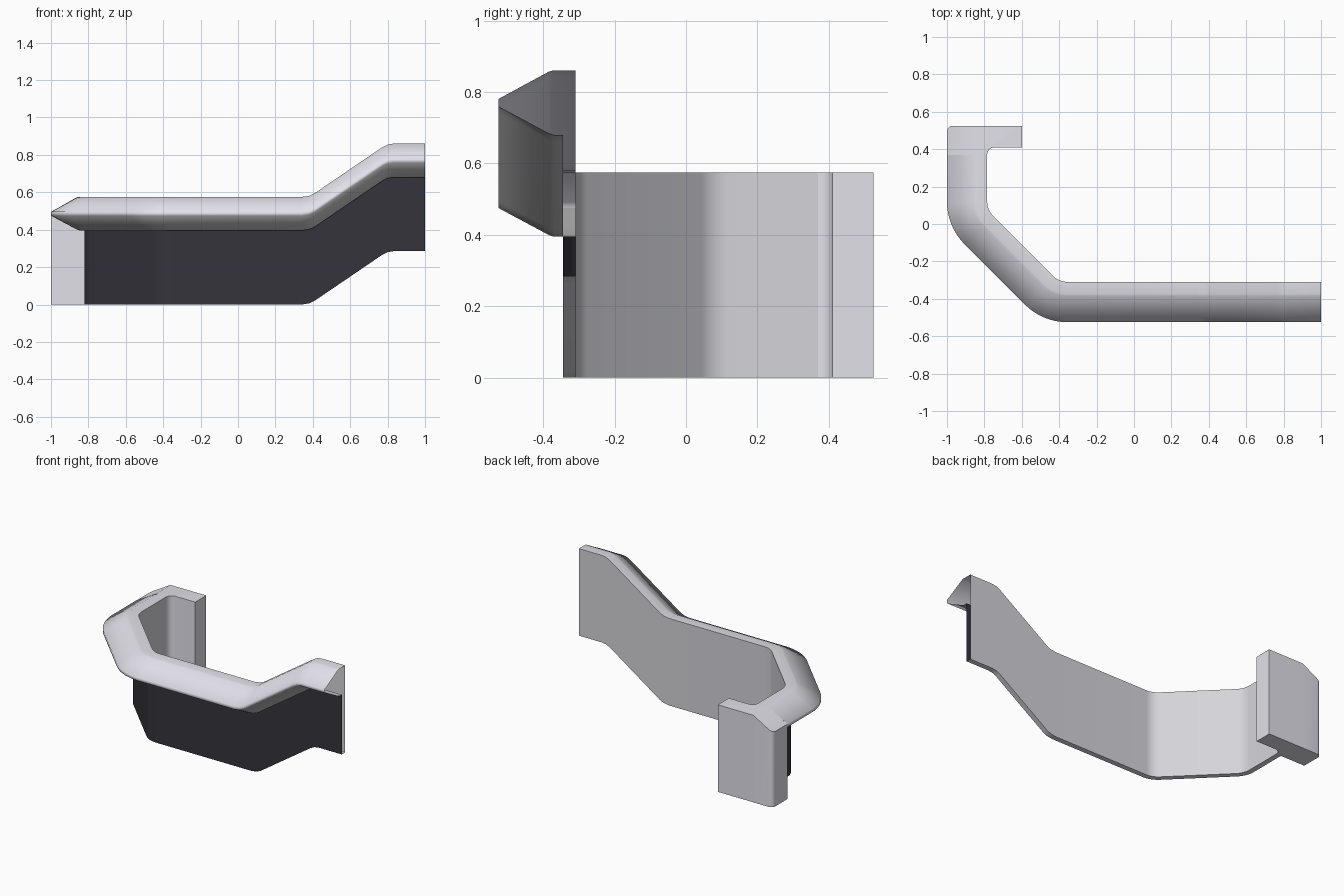
import bpy, bmesh
from math import cos, sin, pi, tan, radians
from mathutils import Vector

if "Cube" in bpy.data.objects:
    bpy.data.objects.remove(bpy.data.objects["Cube"])


def material(name, r, g, b):
    mat = bpy.data.materials.new(name)
    mat.diffuse_color = (r, g, b, 1)
    mat.use_nodes = True
    mat.node_tree.nodes["Principled BSDF"].inputs["Base Color"].default_value = mat.diffuse_color
    return mat


METAL = material("light_metal", .76, .75, .82)
PANEL = material("dark_panel", .035, .034, .045)
INNER = material("inner_grey", .66, .66, .70)
SOFFIT = material("pale_underside", 1, 1, 1)


def finish(name, bm, mats, angle):
    bmesh.ops.recalc_face_normals(bm, faces=bm.faces)
    mesh = bpy.data.meshes.new(name)
    bm.to_mesh(mesh)
    bm.free()
    for mat in mats:
        mesh.materials.append(mat)
    ob = bpy.data.objects.new(name, mesh)
    bpy.context.collection.objects.link(ob)
    bpy.ops.object.select_all(action='DESELECT')
    ob.select_set(True)
    bpy.context.view_layer.objects.active = ob
    bpy.ops.object.shade_smooth_by_angle(angle=radians(angle))
    return ob


def arc(cx, cy, r, a0, a1, n):
    return [(cx + r * cos(radians(a0 + (a1 - a0) * i / n)),
             cy + r * sin(radians(a0 + (a1 - a0) * i / n))) for i in range(n + 1)]


INNER_X, INNER_Y, R = -0.785, -0.31, 0.11
FRONT, BACK, SPLIT = 0.37, 0.525, -0.86
DIAG = -0.71                       # diagonal run lies on x + y = DIAG
t = R * tan(pi / 8)

# Plan path of the inner face, with the height shift of the ramp
path = [(1.0, INNER_Y, .285), (.83, INNER_Y, .285), (.80, INNER_Y, .28),
        (.77, INNER_Y, .265), (.41, INNER_Y, .02), (.38, INNER_Y, .006),
        (.34, INNER_Y, 0)]
path += [(x, y, 0) for x, y in arc(DIAG - INNER_Y + t, INNER_Y + R, R, 270, 225, 8)]
path += [(x, y, 0) for x, y in arc(INNER_X + R, DIAG - INNER_X + t, R, 225, 180, 8)]
path.append((INNER_X, FRONT, 0))

# Cross-section: thin wall with overhanging sloped coping (outward offset, height)
section = [(0, 0), (0, .575), (.065, .575), (.075, .572), (.215, .496),
           (.215, .475), (.075, .4), (.06, .395), (.035, .395), (.035, 0)]
# Material per section edge: inner wall, coping, underside, outer panel, base
slots = [2, 0, 0, 0, 0, 3, 3, 3, 1, 0]

bm = bmesh.new()
rings = []
for i, (x, y, dz) in enumerate(path):
    p = Vector((x, y))
    dirs = []
    if i > 0:
        dirs.append((p - Vector(path[i - 1][:2])).normalized())
    if i < len(path) - 1:
        dirs.append((Vector(path[i + 1][:2]) - p).normalized())
    d = sum(dirs, Vector((0, 0))).normalized()
    n = Vector((-d.y, d.x)) / d.dot(dirs[0])
    rings.append([bm.verts.new((x + n.x * o, y + n.y * o, z + dz)) for o, z in section])
k = len(section)
for a, b in zip(rings, rings[1:]):
    for j in range(k):
        f = bm.faces.new((a[j], a[(j + 1) % k], b[(j + 1) % k], b[j]))
        f.material_index = slots[j]
finish("wall_with_coping", bm, [METAL, PANEL, INNER, SOFFIT], 75)

# Full-height end block with a rounded outer corner and a fillet to the wall
left = [(SPLIT, BACK)] + arc(-.97, BACK - .03, .03, 90, 180, 5) + [(-1, FRONT), (SPLIT, FRONT)]
right = arc(INNER_X + .04, FRONT, .04, 180, 90, 6) + [(-.6, .41), (-.6, BACK)]
outline = left + right


def top_z(x):
    return .575 if x >= SPLIT else .575 + (x - SPLIT) * .08 / .14


bm = bmesh.new()
low = [bm.verts.new((x, y, 0)) for x, y in outline]
high = [bm.verts.new((x, y, top_z(x))) for x, y in outline]
m = len(outline)
for i in range(m):
    j = (i + 1) % m
    bm.faces.new((low[i], low[j], high[j], high[i]))
bm.faces.new(low)
nl = len(left)
bm.faces.new(high[:nl])
bm.faces.new([high[0], high[nl - 1]] + high[nl:])
finish("end_block", bm, [METAL], 32)
